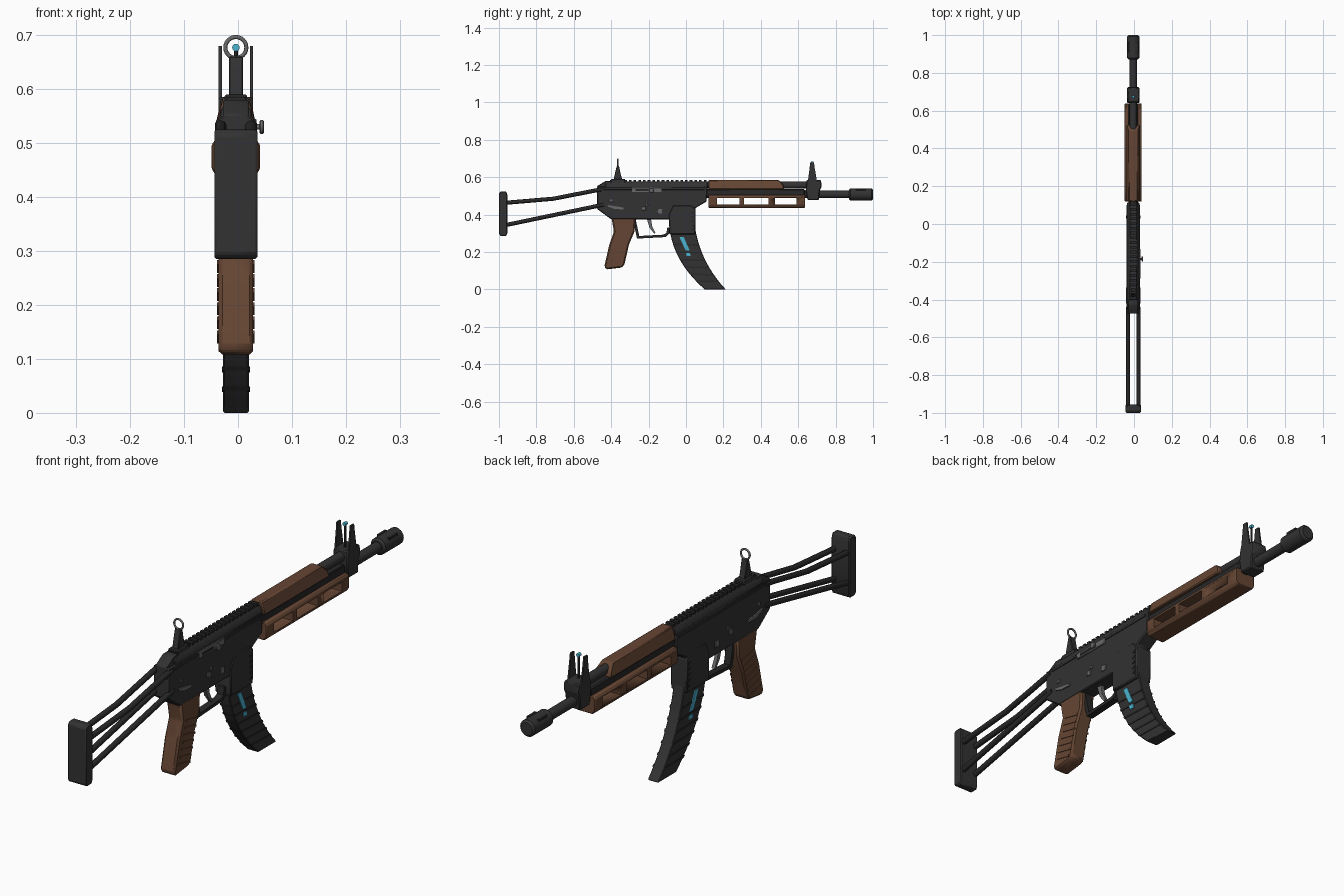
import bpy, bmesh, math
from mathutils import Vector

if "Cube" in bpy.data.objects:
    bpy.data.objects.remove(bpy.data.objects["Cube"])

CX = -0.004  # centre plane of the rifle


def colour(name, rgb):
    m = bpy.data.materials.new(name)
    m.diffuse_color = (*rgb, 1)
    m.use_nodes = True
    m.node_tree.nodes["Principled BSDF"].inputs["Base Color"].default_value = m.diffuse_color
    return m


DARK = colour("dark metal", (0.032, 0.032, 0.033))
BLACK = colour("black metal", (0.021, 0.021, 0.022))
WOOD = colour("brown wood", (0.13, 0.06, 0.033))
GREY = colour("grey steel", (0.14, 0.14, 0.145))
CYAN = colour("cyan paint", (0.07, 0.45, 0.62))


def finish(ob, mat, bevel=0.0, angle=35):
    ob.data.materials.append(mat)
    if bevel:
        b = ob.modifiers.new("bevel", 'BEVEL')
        b.width, b.segments, b.limit_method = bevel, 1, 'ANGLE'
    bpy.ops.object.select_all(action='DESELECT')
    ob.select_set(True)
    bpy.context.view_layer.objects.active = ob
    bpy.ops.object.shade_smooth_by_angle(angle=math.radians(angle))
    return ob


def prism(name, points, a, b, mat, axis='x', bevel=0.0):
    """Extrude a (y,z) outline along x, or an (x,z) outline along y."""
    bm = bmesh.new()
    def at(p, d):
        return (CX + d, p[0], p[1]) if axis == 'x' else (CX + p[0], d, p[1])
    lo = [bm.verts.new(at(p, a)) for p in points]
    hi = [bm.verts.new(at(p, b)) for p in points]
    bm.faces.new(lo)
    bm.faces.new(hi[::-1])
    n = len(points)
    for i in range(n):
        j = (i + 1) % n
        bm.faces.new((lo[j], lo[i], hi[i], hi[j]))
    bmesh.ops.recalc_face_normals(bm, faces=bm.faces)
    me = bpy.data.meshes.new(name)
    bm.to_mesh(me)
    bm.free()
    ob = bpy.data.objects.new(name, me)
    bpy.context.collection.objects.link(ob)
    return finish(ob, mat, bevel)


def rect(u0, u1, v0, v1):
    return [(u0, v0), (u1, v0), (u1, v1), (u0, v1)]


def box(name, x0, x1, y0, y1, z0, z1, mat, bevel=0.0):
    return prism(name, rect(y0, y1, z0, z1), x0, x1, mat, bevel=bevel)


def cylinder(name, r, a, b, mat, sides=20, bevel=0.0):
    """Cylinder between two points."""
    a, b = Vector(a), Vector(b)
    bpy.ops.mesh.primitive_cylinder_add(vertices=sides, radius=r, depth=(b - a).length,
                                        location=(a + b) / 2 + Vector((CX, 0, 0)),
                                        rotation=(b - a).to_track_quat('Z', 'Y').to_euler())
    ob = bpy.context.object
    ob.name = name
    return finish(ob, mat, bevel)


def rod(name, points, r, mat):
    """Round rod along a polyline."""
    cu = bpy.data.curves.new(name, 'CURVE')
    cu.dimensions, cu.bevel_depth, cu.bevel_resolution, cu.use_fill_caps = '3D', r, 2, True
    sp = cu.splines.new('POLY')
    sp.points.add(len(points) - 1)
    for p, q in zip(sp.points, points):
        p.co = (CX + q[0], q[1], q[2], 1)
    ob = bpy.data.objects.new(name, cu)
    bpy.context.collection.objects.link(ob)
    bpy.ops.object.select_all(action='DESELECT')
    ob.select_set(True)
    bpy.context.view_layer.objects.active = ob
    bpy.ops.object.convert(target='MESH')
    return finish(bpy.context.object, mat, angle=50)


# Receiver, magazine well and top cover
prism("receiver", [(-.475, .43), (-.40, .375), (-.08, .375), (.05, .375), (.05, .435), (.11, .47),
                   (.115, .55), (-.475, .55)], -.033, .033, DARK, bevel=.004)
prism("magazine_well", [(-.092, .40), (-.088, .295), (.05, .295), (.052, .43), (.03, .45), (-.07, .45)],
      -.036, .036, DARK, bevel=.004)
prism("top_cover", [(-.031, .545), (.031, .545), (.029, .56), (.018, .576), (-.018, .576), (-.029, .56)],
      -.43, .115, DARK, axis='y', bevel=.002)
prism("rear_cap", [(-.475, .53), (-.475, .553), (-.43, .58), (-.40, .58), (-.40, .53)], -.024, .024, DARK, bevel=.003)
for i in range(21):
    y = -.405 + i * .025
    box("rail_tooth", -.018, .018, y, y + .014, .574, .585, BLACK)
for s in (-1, 1):
    box("side_rib", s * .031, s * .036, -.44, .10, .533, .543, DARK, .001)
    for i in range(5):
        box("well_rib", s * .035, s * .038, .030, .044, .315 + i * .022, .326 + i * .022, BLACK)

# Receiver fittings
for s in (-1, 1):
    prism("selector", [(-.42, .452), (-.335, .438), (-.335, .428), (-.38, .430), (-.415, .442)],
          s * .032, s * .038, GREY)
    for y, z, h in ((-.40, .475, .007), (-.225, .433, .010), (-.14, .418, .012), (-.21, .452, .006)):
        box("pin", s * .032, s * .0365, y - h, y + h, z - h, z + h, GREY, .001)
prism("ejection_port", [(-.29, .52), (-.13, .52), (-.13, .545), (-.29, .545)], .03, .038, GREY, bevel=.002)
box("ejection_slot", .036, .0395, -.27, -.20, .527, .537, BLACK)
cylinder("bolt_stem", .005, (.03, -.185, .53), (.046, -.185, .53), GREY, 12)
cylinder("bolt_knob", .013, (.044, -.185, .53), (.052, -.185, .53), GREY, 16, .002)

# Skeleton stock with butt plate
for s in (-1, 1):
    x = s * .028
    rod("upper_stock_rod", [(x, -.45, .535), (x, -.49, .528), (x, -.71, .485), (x, -.97, .463)], .011, BLACK)
    rod("lower_stock_rod", [(x, -.44, .453), (x, -.49, .443), (x, -.97, .343)], .011, BLACK)
prism("butt_plate", [(-1, .295), (-.99, .285), (-.962, .285), (-.955, .30), (-.955, .505), (-.962, .525),
                     (-.99, .525), (-1, .515)], -.040, .040, DARK, bevel=.004)

# Pistol grip with side ridges
prism("grip", [(-.40, .39), (-.27, .39), (-.275, .31), (-.305, .24), (-.33, .13), (-.345, .117),
               (-.425, .107), (-.437, .122), (-.41, .24), (-.385, .31)], -.032, .032, WOOD, bevel=.007)
for i in range(7):
    z = .137 + i * .026
    y = -.375 + (z - .137) * .30
    prism("grip_ridge", [(y - .036, z + .008), (y + .034, z - .008), (y + .034, z), (y - .036, z + .016)],
          -.0345, .0345, WOOD)

# Trigger and guard
prism("trigger_guard", [(-.285, .38), (-.262, .272), (-.11, .280), (-.088, .30), (-.088, .33), (-.10, .33),
                        (-.105, .302), (-.12, .293), (-.25, .286), (-.27, .38)], -.014, .014, BLACK)
prism("trigger", [(-.21, .38), (-.195, .33), (-.170, .298), (-.163, .303), (-.180, .335), (-.188, .38)],
      -.007, .007, GREY)


# Curved magazine
def bez(p, q, r, t):
    return tuple((1 - t) ** 2 * a + 2 * t * (1 - t) * b + t * t * c for a, b, c in zip(p, q, r))


def back(t):
    return bez((-.088, .33), (-.07, .15), (.10, 0), t)


def front(t):
    return bez((.048, .33), (.08, .14), (.213, 0), t)


ts = [i / 10 for i in range(11)]
prism("magazine", [back(t) for t in ts] + [front(t) for t in ts[::-1]], -.024, .024, DARK, bevel=.003)
for t in (.24, .36, .48, .60, .72, .84):
    prism("magazine_rib", [back(t), front(t), front(t + .025), back(t + .025)], -.0258, .0258, BLACK)
for s in (-1, 1):
    prism("magazine_stripe", [(-.035, .28), (-.012, .28), (.020, .208), (-.002, .208)], s * .023, s * .028, CYAN)
    prism("magazine_dot", [(.0, .195), (.022, .195), (.025, .178), (.003, .178)], s * .023, s * .028, CYAN)

# Barrel, gas tube and muzzle
cylinder("barrel", .020, (0, .08, .508), (0, .90, .508), DARK, 20)
cylinder("gas_tube", .019, (0, .10, .558), (0, .66, .558), DARK, 16)
box("barrel_shroud", -.026, .026, .10, .635, .495, .537, BLACK, .004)
cylinder("muzzle_brake", .033, (0, .872, .508), (0, 1, .508), DARK, 20, .008)
for s in (-1, 1):
    box("muzzle_slot", s * .022 - .005, s * .022 + .005, .91, .96, .528, .537, BLACK)

# Upper handguard with sloped front
up = prism("upper_handguard", [(.12, .535), (.525, .535), (.52, .56), (.495, .585), (.12, .585)],
           -.037, .037, WOOD)
for v in up.data.vertices:
    if v.co.z > .58:
        v.co.x = CX + (v.co.x - CX) * .62
    elif v.co.z > .55:
        v.co.x = CX + (v.co.x - CX) * .9
up.modifiers.new("bevel", 'BEVEL').width = .004

# Lower handguard with slots cut through the sides
low = prism("lower_handguard", [(-.034, .436), (.034, .436), (.045, .452), (.045, .497), (.038, .506),
                                (-.038, .506), (-.045, .497), (-.045, .452)], .12, .637, WOOD, axis='y', bevel=.003)
for y0, y1 in ((.165, .285), (.31, .44), (.475, .59)):
    cut = box("slot_cutter", -.1, .1, y0, y1, .454, .490, WOOD)
    cut.hide_render = True
    cut.hide_viewport = True
    m = low.modifiers.new("slot", 'BOOLEAN')
    m.operation, m.object, m.solver = 'DIFFERENCE', cut, 'EXACT'

# Front sight: block, ears and post
prism("front_sight_block", [(.65, .478), (.71, .478), (.715, .53), (.725, .55), (.722, .585), (.645, .585), (.64, .53)],
      -.032, .032, DARK, bevel=.004)
for s in (-1, 1):
    prism("front_sight_ear", [(.652, .58), (.700, .58), (.688, .65), (.684, .68), (.664, .68), (.661, .65)],
          s * .026, s * .032, DARK)
cylinder("front_sight_post", .004, (0, .674, .58), (0, .674, .674), DARK, 10)
cylinder("front_sight_dot", .007, (0, .667, .677), (0, .681, .677), CYAN, 12)

# Rear sight: tapered post with ring
prism("rear_sight_post", [(-.390, .575), (-.338, .575), (-.350, .62), (-.358, .660), (-.370, .660), (-.380, .62)],
      -.013, .013, DARK, bevel=.002)
box("rear_sight_base", -.021, .021, -.40, -.325, .57, .59, DARK, .003)
bpy.ops.mesh.primitive_torus_add(major_radius=.0195, minor_radius=.0038, major_segments=24, minor_segments=8,
                                 location=(CX, -.364, .677), rotation=(math.pi / 2, 0, 0))
ring = bpy.context.object
ring.name = "rear_sight_ring"
finish(ring, GREY, angle=60)
